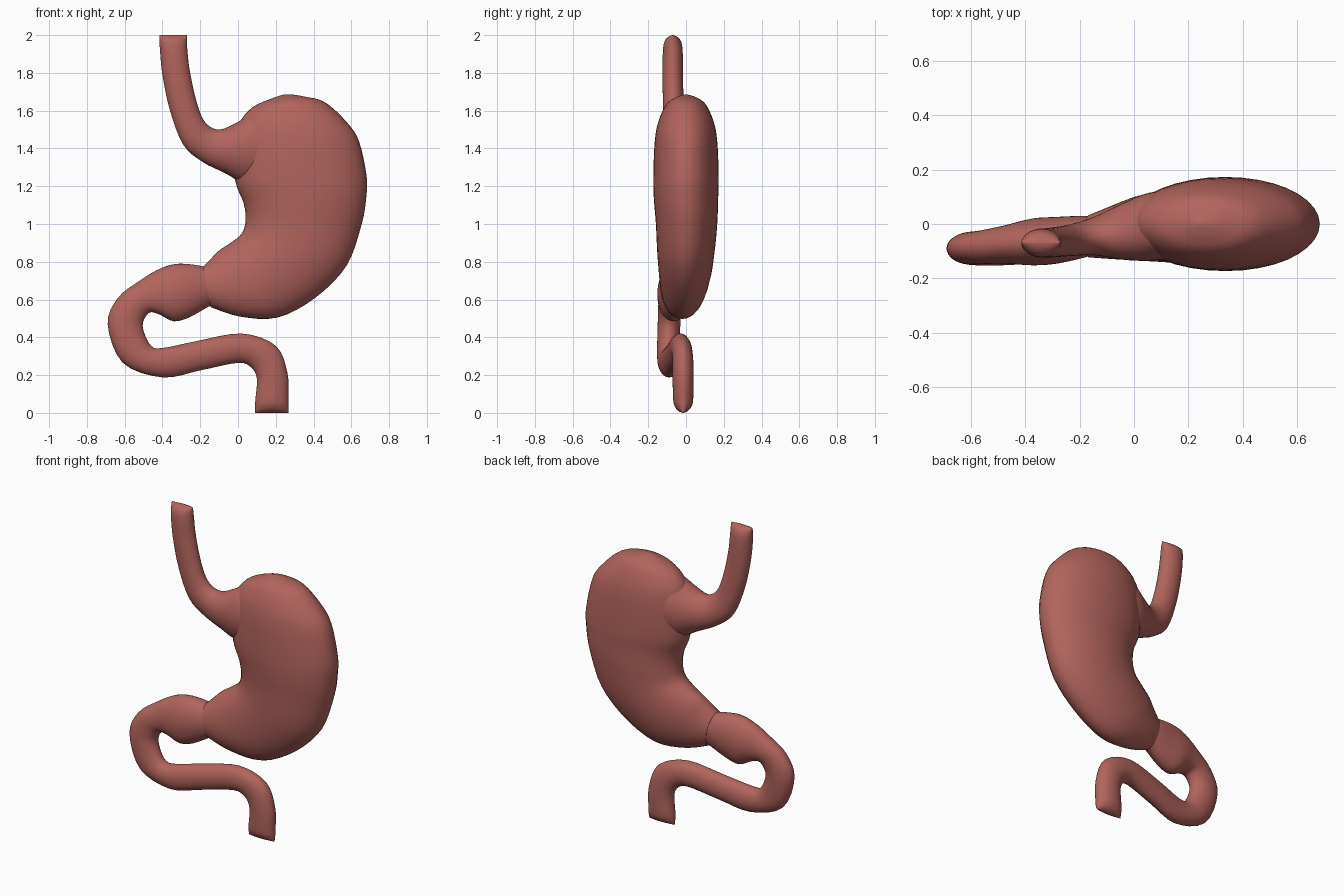
import bpy, bmesh, math

SIDES = 36
STEPS = 4

flesh = bpy.data.materials.new("flesh red")
flesh.diffuse_color = (0.445, 0.127, 0.109, 1)


def spline(rows):
    """Catmull-Rom through rows of numbers."""
    out = []
    for i in range(len(rows) - 1):
        p0, p1 = rows[max(i - 1, 0)], rows[i]
        p2, p3 = rows[i + 1], rows[min(i + 2, len(rows) - 1)]
        for s in range(STEPS):
            t = s / STEPS
            out.append([0.5 * (2 * b + (c - a) * t + (2 * a - 5 * b + 4 * c - d) * t * t
                               + (3 * b - a - 3 * c + d) * t ** 3)
                        for a, b, c, d in zip(p0, p1, p2, p3)])
    out.append(list(rows[-1]))
    return out


def loft(name, rows):
    """Rows: edge A (x, z), edge B (x, z), centre y, half depth y."""
    bm = bmesh.new()
    rings = []
    for ax, az, bx, bz, yc, d in spline(rows):
        ring = []
        for k in range(SIDES):
            a = 2 * math.pi * k / SIDES
            u = 0.5 - 0.5 * math.cos(a)
            ring.append(bm.verts.new((ax + (bx - ax) * u,
                                      yc + max(d, 0.001) * math.sin(a),
                                      max(0, min(2, az + (bz - az) * u)))))
        rings.append(ring)
    for r, q in zip(rings, rings[1:]):
        for k in range(SIDES):
            n = (k + 1) % SIDES
            bm.faces.new((r[k], r[n], q[n], q[k]))
    bm.faces.new(rings[0])
    bm.faces.new(rings[-1])
    bmesh.ops.recalc_face_normals(bm, faces=bm.faces)
    me = bpy.data.meshes.new(name)
    bm.to_mesh(me)
    bm.free()
    me.materials.append(flesh)
    ob = bpy.data.objects.new(name, me)
    bpy.context.collection.objects.link(ob)
    bpy.context.view_layer.objects.active = ob
    ob.select_set(True)
    bpy.ops.object.shade_smooth_by_angle(angle=math.radians(50))
    ob.select_set(False)


# Stomach sac, from the dome down to the outlet
loft("stomach", [
    (0.24, 1.685, 0.29, 1.685, 0.0, 0.01),
    (0.18, 1.665, 0.35, 1.675, 0.0, 0.055),
    (0.08, 1.62, 0.46, 1.645, 0.0, 0.105),
    (0.01, 1.54, 0.575, 1.54, 0.0, 0.147),
    (-0.02, 1.42, 0.64, 1.44, 0.0, 0.166),
    (-0.015, 1.23, 0.68, 1.26, 0.0, 0.173),
    (0.03, 1.11, 0.68, 1.15, 0.0, 0.17),
    (0.04, 1.02, 0.655, 1.0, 0.003, 0.163),
    (0.02, 0.95, 0.575, 0.78, 0.0, 0.153),
    (-0.04, 0.90, 0.41, 0.61, -0.005, 0.14),
    (-0.10, 0.86, 0.21, 0.505, -0.015, 0.122),
    (-0.14, 0.82, 0.01, 0.51, -0.03, 0.10),
    (-0.185, 0.775, -0.145, 0.56, -0.045, 0.078),
])

# Gullet, flaring into the side of the sac
loft("gullet", [
    (-0.415, 2.0, -0.27, 2.0, -0.07, 0.002),
    (-0.415, 1.992, -0.27, 1.992, -0.07, 0.022),
    (-0.415, 1.97, -0.27, 1.97, -0.07, 0.042),
    (-0.413, 1.92, -0.268, 1.92, -0.07, 0.052),
    (-0.40, 1.79, -0.255, 1.81, -0.07, 0.054),
    (-0.36, 1.60, -0.22, 1.65, -0.067, 0.055),
    (-0.29, 1.42, -0.175, 1.54, -0.06, 0.058),
    (-0.19, 1.33, -0.10, 1.50, -0.045, 0.07),
    (-0.07, 1.27, 0.0, 1.54, -0.027, 0.105),
    (0.03, 1.22, 0.08, 1.59, -0.01, 0.125),
    (0.15, 1.23, 0.18, 1.58, 0.0, 0.125),
])

# Gut loop, from the outlet round to the lower end
loft("gut_loop", [
    (-0.12, 0.75, -0.11, 0.58, -0.04, 0.06),
    (-0.18, 0.775, -0.16, 0.56, -0.045, 0.075),
    (-0.31, 0.79, -0.26, 0.505, -0.06, 0.086),
    (-0.41, 0.765, -0.34, 0.485, -0.066, 0.086),
    (-0.52, 0.70, -0.415, 0.52, -0.075, 0.071),
    (-0.635, 0.61, -0.47, 0.53, -0.085, 0.062),
    (-0.69, 0.47, -0.505, 0.46, -0.09, 0.06),
    (-0.61, 0.265, -0.46, 0.355, -0.095, 0.058),
    (-0.40, 0.188, -0.39, 0.345, -0.09, 0.056),
    (-0.20, 0.225, -0.22, 0.38, -0.06, 0.055),
    (0.0, 0.265, 0.02, 0.42, -0.03, 0.055),
    (0.07, 0.24, 0.20, 0.355, -0.018, 0.055),
    (0.10, 0.18, 0.262, 0.21, -0.015, 0.056),
    (0.092, 0.07, 0.267, 0.07, -0.015, 0.053),
    (0.09, 0.03, 0.267, 0.03, -0.015, 0.042),
    (0.09, 0.008, 0.267, 0.008, -0.015, 0.022),
    (0.09, 0.0, 0.267, 0.0, -0.015, 0.002),
])
